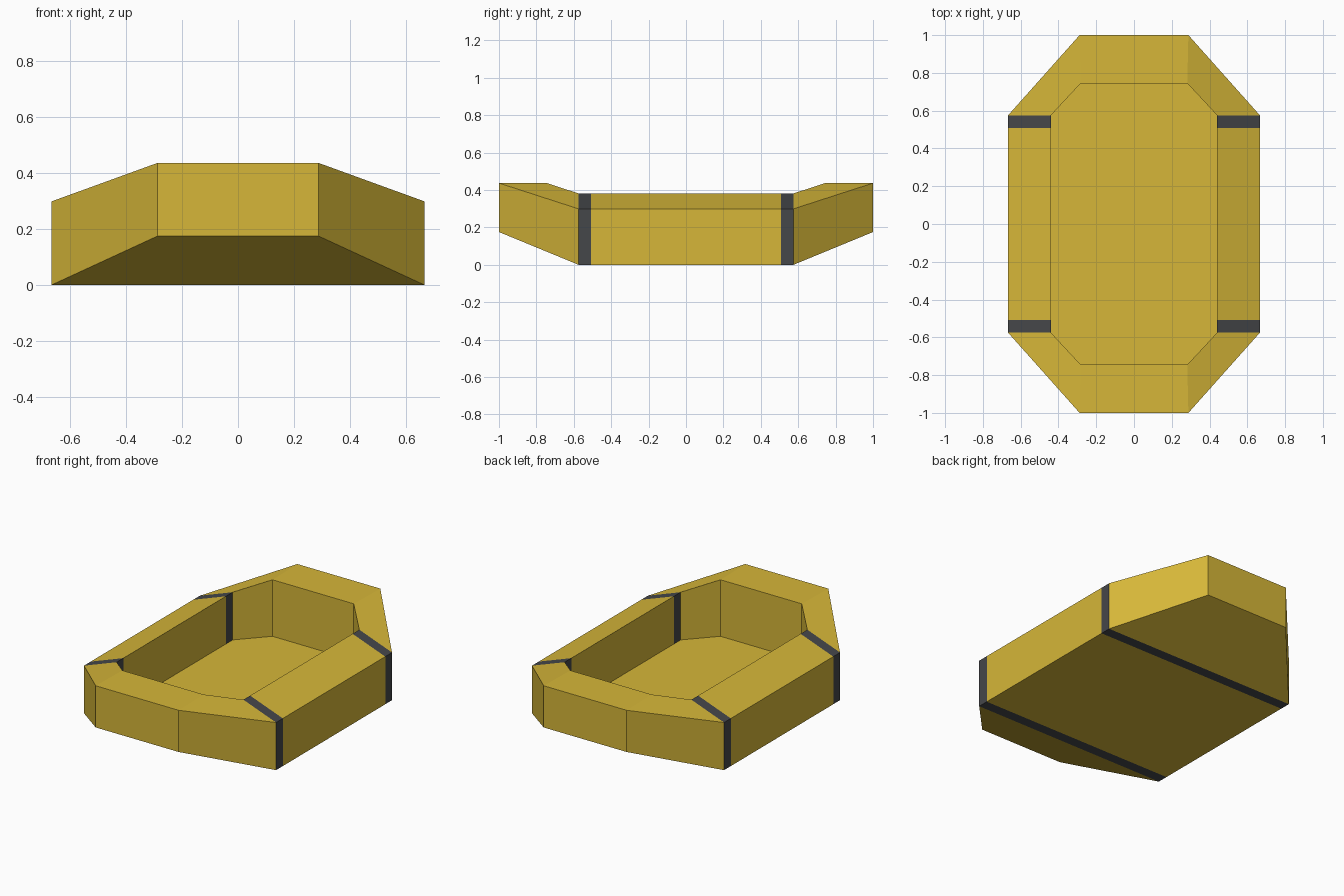
import bpy, bmesh

if "Cube" in bpy.data.objects:
    bpy.data.objects.remove(bpy.data.objects["Cube"])


def material(name, rgb):
    m = bpy.data.materials.new(name)
    m.diffuse_color = (*rgb, 1)
    m.use_nodes = True
    m.node_tree.nodes["Principled BSDF"].inputs["Base Color"].default_value = m.diffuse_color
    return m


def outline(end_x, end_y, side_x):
    """Twelve-point octagon, with extra side points where the bands begin."""
    right = [(end_x, -end_y), (side_x, -0.575), (side_x, -0.508),
             (side_x, 0.508), (side_x, 0.575), (end_x, end_y)]
    return right + [(-x, y) for x, y in reversed(right)]


def bottom_z(x, y):          # flat keel, rising to the ends
    return max(0, (abs(y) - 0.575) * 0.175 / 0.425)


def rim_z(x, y):             # rim slopes down to the sides
    return 0.437 - max(0, abs(x) - 0.287) * 0.363


def floor_z(x, y):
    return 0.082


BANDS = (1, 3, 7, 9)         # outline segments covered by dark bands
outer, inner = outline(0.288, 1.0, 0.667), outline(0.282, 0.745, 0.44)

bm = bmesh.new()
rings = [[bm.verts.new((x, y, z(x, y))) for x, y in pts]
         for pts, z in ((outer, bottom_z), (outer, rim_z),
                        (inner, rim_z), (inner, floor_z))]

# Outer wall, rim and inner wall
for a, b in zip(rings, rings[1:]):
    for i in range(12):
        j = (i + 1) % 12
        f = bm.faces.new((a[i], a[j], b[j], b[i]))
        f.material_index = int(i in BANDS)

# Underside in cross strips, with bands continuing across it
low = rings[0]
for i in range(5):
    f = bm.faces.new((low[i], low[11 - i], low[10 - i], low[i + 1]))
    f.material_index = int(i in BANDS)

# Inside floor
bm.faces.new(rings[3])

bmesh.ops.recalc_face_normals(bm, faces=bm.faces[:])
mesh = bpy.data.meshes.new("raft")
bm.to_mesh(mesh)
bm.free()
mesh.materials.append(material("golden yellow", (0.67, 0.47, 0.04)))
mesh.materials.append(material("charcoal", (0.06, 0.063, 0.068)))
raft = bpy.data.objects.new("raft", mesh)
bpy.context.collection.objects.link(raft)
